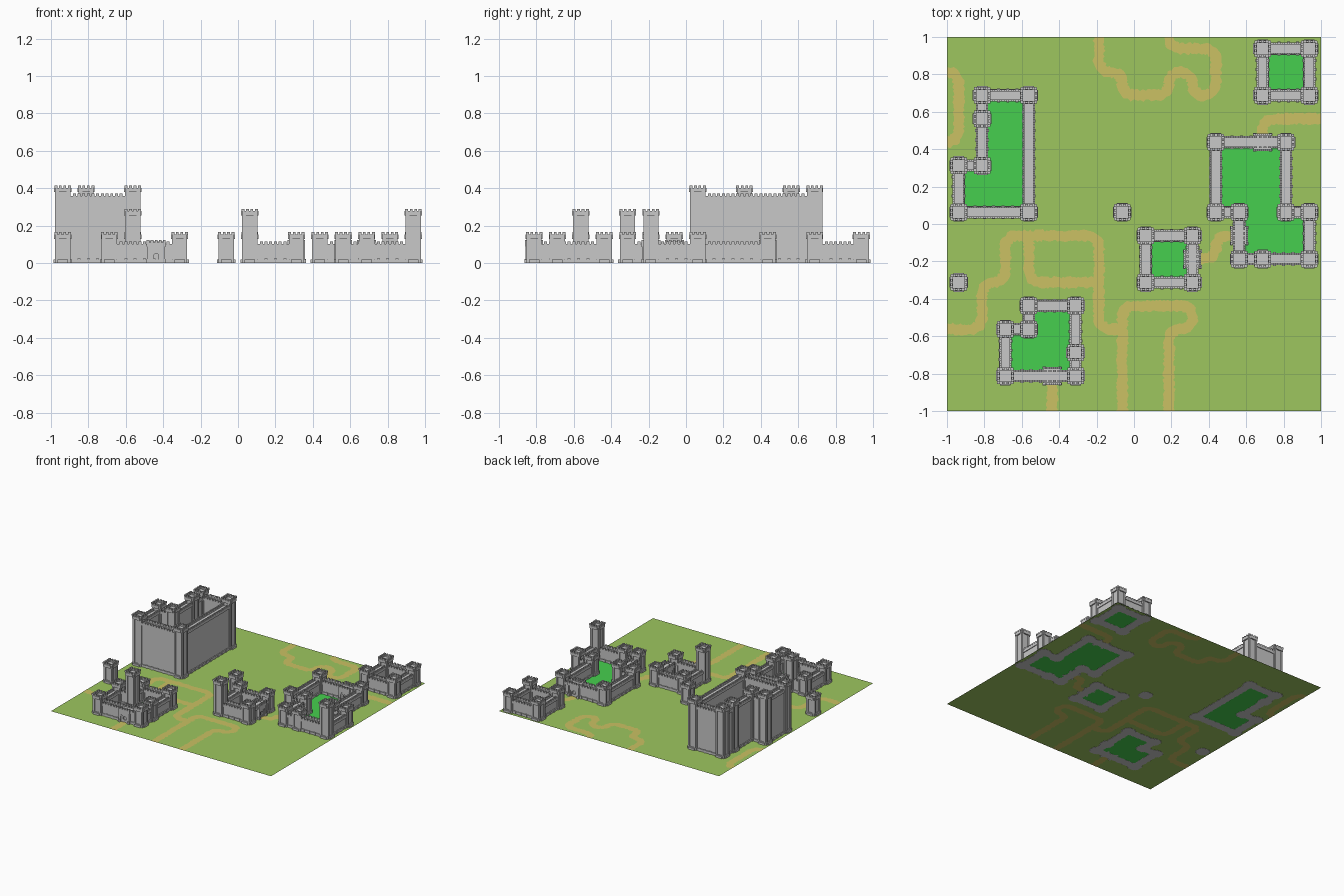
import bpy, bmesh, math, random
from mathutils import Matrix, Vector

if "Cube" in bpy.data.objects:
    bpy.data.objects.remove(bpy.data.objects["Cube"])

random.seed(4)


def material(name, rgb):
    lin = [((c / 255 + 0.055) / 1.055) ** 2.4 for c in rgb]
    m = bpy.data.materials.new(name)
    m.diffuse_color = (*lin, 1)
    m.use_nodes = True
    m.node_tree.nodes["Principled BSDF"].inputs["Base Color"].default_value = m.diffuse_color
    return m


STONE = material("stone grey", (200, 200, 200))
GRASS = material("field green", (157, 198, 95))
YARD = material("yard green", (70, 207, 78))
SAND = material("path sand", (203, 193, 99))


def finish(name, bm, mat):
    me = bpy.data.meshes.new(name)
    bm.to_mesh(me)
    bm.free()
    me.materials.append(mat)
    ob = bpy.data.objects.new(name, me)
    bpy.context.collection.objects.link(ob)
    return ob


def box(bm, c, along_y, a0, a1, b0, b1, z0, z1):
    """Box given along (a) and across (b) a wall direction from point c."""
    if along_y:
        a0, a1, b0, b1 = b0, b1, a0, a1
    mid = Vector((c[0] + (a0 + a1) / 2, c[1] + (b0 + b1) / 2, (z0 + z1) / 2))
    size = Matrix.Diagonal((a1 - a0, b1 - b0, z1 - z0, 1))
    bmesh.ops.create_cube(bm, size=1, matrix=Matrix.Translation(mid) @ size)


def wall(bm, p, q, h):
    along_y = abs(p[0] - q[0]) < 1e-5
    L = abs(p[0] - q[0]) + abs(p[1] - q[1])
    c = (min(p[0], q[0]), min(p[1], q[1]))
    box(bm, c, along_y, 0, L, -.033, .033, 0, .02)             # plinth
    box(bm, c, along_y, 0, L, -.026, .026, .02, h - .022)      # body and walkway
    for s in (-1, 1):
        b0, b1 = sorted((s * .022, s * .032))
        box(bm, c, along_y, 0, L, b0, b1, h - .034, h - .013)  # parapet
        n = round(L / .025)
        for i in range(n):                                     # merlons, footing stones
            a = (i + .5) * L / n
            if .04 < a < L - .04:
                box(bm, c, along_y, a - .008, a + .008, b0, b1, h - .013, h)
                if i % 2:
                    f0, f1 = sorted((s * .03, s * .037))
                    box(bm, c, along_y, a - .008, a + .008, f0, f1, 0, .025)


def tower(bm, c, h):
    box(bm, c, 0, -.041, .041, -.041, .041, 0, .022)           # plinth
    box(bm, c, 0, -.035, .035, -.035, .035, .022, h - .022)    # shaft
    for ay in (0, 1):
        box(bm, c, ay, -.028, .028, -.05, .05, 0, .018)        # plinth bulge
        for s in (-1, 1):
            def strip(a0, a1, b0, b1, z0, z1):
                b0, b1 = sorted((s * b0, s * b1))
                box(bm, c, ay, a0, a1, b0, b1, z0, z1)
            for a in (-.027, .027):                            # pilasters
                strip(a - .007, a + .007, .034, .041, .02, h - .03)
            strip(-.041, .041, .030, .041, h - .036, h - .013)  # parapet
            strip(-.030, .030, .040, .046, h - .036, h - .013)
            for a in (-.035, -.012, .012, .035):               # merlons
                strip(a - .007, a + .007, .032, .044, h - .013, h)


def arch_block(bm, c, along_y, half, depth, top, r, spring):
    """Block with an arched passage, extruded through its depth."""
    pts = [(-half, 0), (-r, 0)]
    pts += [(-r * math.cos(math.pi * i / 12), spring + r * math.sin(math.pi * i / 12))
            for i in range(13)]
    pts += [(r, 0), (half, 0), (half, top), (-half, top)]
    rot = Matrix.Translation((c[0], c[1], 0)) @ Matrix.Rotation(
        math.pi / 2 if along_y else 0, 4, 'Z')
    f = bm.faces.new([bm.verts.new(rot @ Vector((x, -depth, z))) for x, z in pts])
    ex = bmesh.ops.extrude_face_region(bm, geom=[f])
    move = rot.to_3x3() @ Vector((0, 2 * depth, 0))
    bmesh.ops.translate(bm, vec=move,
                        verts=[v for v in ex["geom"] if isinstance(v, bmesh.types.BMVert)])


def gate(bm, c, along_y, h=.122):
    arch_block(bm, c, along_y, .048, .043, h - .022, .030, .045)
    arch_block(bm, c, along_y, .034, .039, .09, .022, .042)
    arch_block(bm, c, along_y, .026, .036, .08, .013, .038)
    for s in (-1, 1):
        b0, b1 = sorted((s * .036, s * .047))
        box(bm, c, along_y, -.052, .052, b0, b1, h - .034, h - .012)   # parapet
        for i in range(5):
            a = -.044 + i * .022
            box(bm, c, along_y, a - .007, a + .007, b0, b1, h - .012, h)
        for a in (-.042, .042):                                # corner piers
            f0, f1 = sorted((s * .04, s * .05))
            box(bm, c, along_y, a - .009, a + .009, f0, f1, 0, .022)
            f0, f1 = sorted((s * .04, s * .046))
            box(bm, c, along_y, a - .006, a + .006, f0, f1, .02, h - .034)


def path_points(pts, r=.0625, step=.01):
    """Polyline with rounded corners, sampled evenly."""
    pts = [Vector(p) for p in pts]
    line = [pts[0]]
    for a, b, c in zip(pts, pts[1:], pts[2:]):
        u, v = (a - b).normalized(), (c - b).normalized()
        o = b + (u + v) * r
        for i in range(9):
            t = math.pi / 2 * i / 8
            line.append(o - v * r * math.cos(t) - u * r * math.sin(t))
    line.append(pts[-1])
    out = []
    for a, b in zip(line, line[1:]):
        n = max(1, round((b - a).length / step))
        out += [a.lerp(b, i / n) for i in range(n)]
    return out + [line[-1]]


def path(bm, pts):
    line = path_points(pts)
    rows = []
    for i, p in enumerate(line):
        d = (line[min(i + 1, len(line) - 1)] - line[max(i - 1, 0)]).normalized()
        n = Vector((-d.y, d.x))
        ends = (p + n * random.uniform(.022, .035), p - n * random.uniform(.022, .035))
        rows.append([Vector((max(-1, min(1, e.x)), max(-1, min(1, e.y)), 0)) for e in ends])
    for z in (.0025, .0008):      # seen from above and from below
        vs = [[bm.verts.new((e.x, e.y, z)) for e in r] for r in rows]
        for a, b in zip(vs, vs[1:]):
            quad = [a[0], a[1], b[1], b[0]]
            bm.faces.new(quad if z > .001 else quad[::-1])


def cell(i):                       # 16 x 16 tile grid, centre of tile i
    return -.9375 + .125 * i


def spot(p):
    return (cell(p[0]), cell(p[1]))


# Castles in tile numbers: corners, extra towers, tall towers, gates, heights
CASTLES = {
    "high_castle": dict(ring=[(0, 8), (3, 8), (3, 13), (1, 13), (1, 10), (0, 10)],
                        extra=[(1, 12)], wall=.372, tower=.415),
    "corner_castle": dict(ring=[(13, 13), (15, 13), (15, 15), (13, 15)]),
    "large_castle": dict(ring=[(11, 11), (14, 11), (14, 8), (15, 8), (15, 6), (12, 6),
                               (12, 8), (11, 8)][::-1],
                         extra=[(13, 6)], tall=[(15, 6)],
                         gates=[((13, 11), 0), ((12, 7), 1)]),
    "small_castle": dict(ring=[(8, 5), (10, 5), (10, 7), (8, 7)], tall=[(8, 5)],
                         gates=[((10, 6), 1)]),
    "front_castle": dict(ring=[(2, 1), (5, 1), (5, 4), (3, 4), (3, 3), (2, 3)],
                         extra=[(5, 2)], tall=[(3, 3)], gates=[((4, 1), 0)]),
}

for name, k in CASTLES.items():
    ring = k["ring"]
    bm = bmesh.new()
    for p, q in zip(ring, ring[1:] + ring[:1]):
        wall(bm, spot(p), spot(q), k.get("wall", .115))
    finish(name + "_walls", bm, STONE)
    bm = bmesh.new()
    for p in ring + k.get("extra", []):
        tower(bm, spot(p), .29 if p in k.get("tall", []) else k.get("tower", .165))
    finish(name + "_towers", bm, STONE)
    if "gates" in k:
        bm = bmesh.new()
        for p, along_y in k["gates"]:
            gate(bm, spot(p), along_y)
        bmesh.ops.recalc_face_normals(bm, faces=bm.faces)
        finish(name + "_gatehouses", bm, STONE)
    # thin lawn slab inside the walls
    bm = bmesh.new()
    f = bm.faces.new([bm.verts.new((*spot(p), .0005)) for p in ring])
    ex = bmesh.ops.extrude_face_region(bm, geom=[f])
    bmesh.ops.translate(bm, vec=(0, 0, .0025),
                        verts=[v for v in ex["geom"] if isinstance(v, bmesh.types.BMVert)])
    bmesh.ops.recalc_face_normals(bm, faces=bm.faces)
    finish(name + "_yard", bm, YARD)

# Lone watch towers
bm = bmesh.new()
for p in ((0, 5), (7, 8)):
    tower(bm, spot(p), .165)
finish("watch_towers", bm, STONE)

# Field
bm = bmesh.new()
bmesh.ops.create_grid(bm, x_segments=1, y_segments=1, size=1,
                      matrix=Matrix.Translation((0, 0, .0015)))
finish("field", bm, GRASS)

# Winding paths in tile numbers (-.5 and 15.5 are the field edges)
PATHS = [
    [(-.5, 14), (0, 14), (0, 11), (-.5, 11)],
    [(6, 15.5), (6, 14), (7, 14), (7, 13), (9, 13), (9, 14), (10, 14), (10, 13),
     (11, 13), (11, 15), (9, 15), (9, 15.5)],
    [(13, 11), (13, 12), (15.5, 12)],
    [(10, 6), (11, 6), (11, 7), (12, 7)],
    [(-.5, 3), (1, 3), (1, 5), (2, 5), (2, 7), (6, 7), (6, 3), (7, 3)],
    [(3, 7), (3, 5), (6, 5)],
    [(7, -.5), (7, 4), (10, 4), (10, 3), (9, 3), (9, -.5)],
    [(4, 1), (4, -.5)],
]
bm = bmesh.new()
for pts in PATHS:
    path(bm, [spot(p) for p in pts])
finish("paths", bm, SAND)
